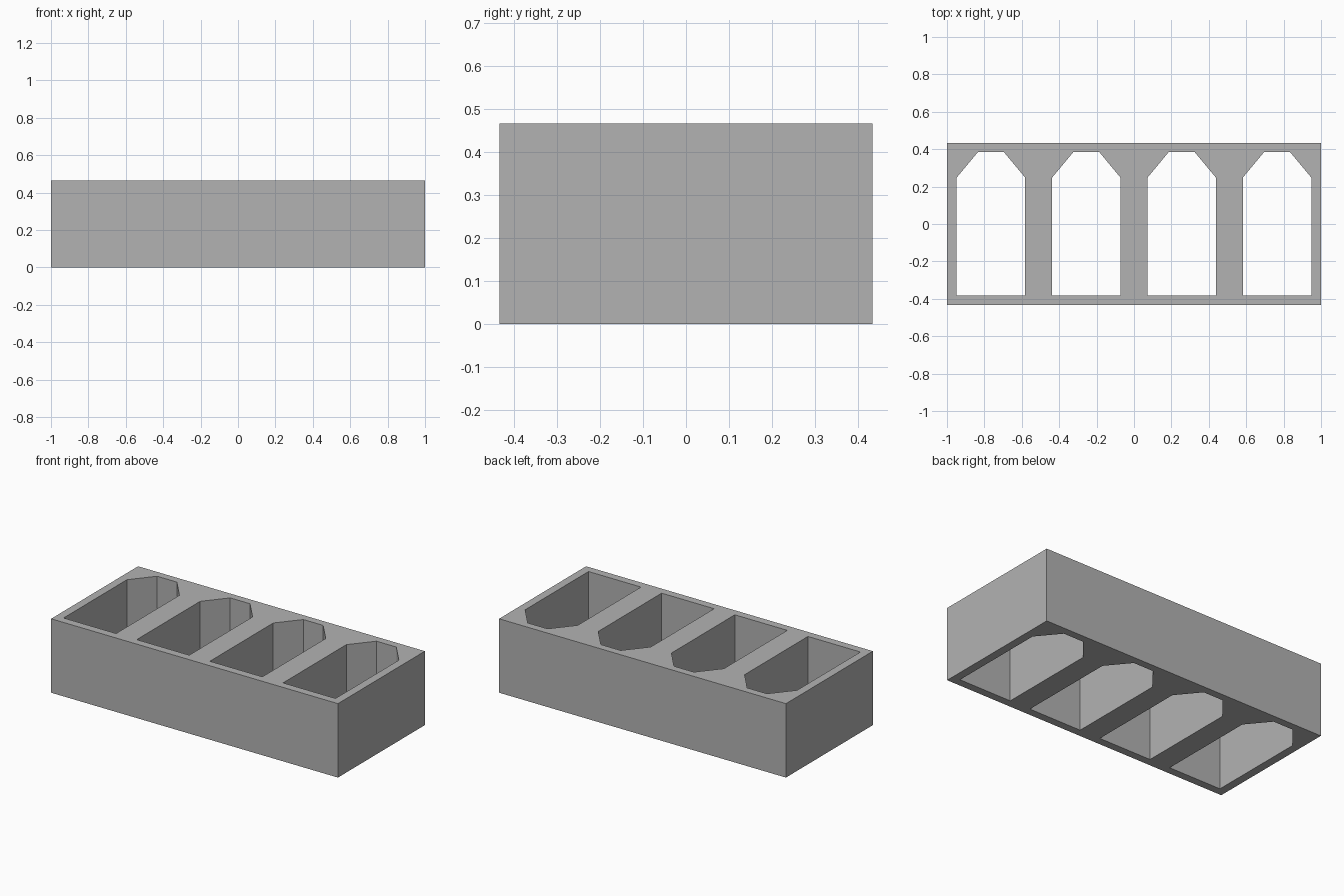
import bpy
import bmesh

cube = bpy.data.objects.get("Cube")
if cube:
    bpy.data.objects.remove(cube, do_unlink=True)

HALF_X, HALF_Y, HEIGHT = 1.0, 0.433, 0.466
BAY_PITCH = 0.51

# Plain grey material
grey = bpy.data.materials.new("plain grey")
grey.use_nodes = True
colour = (0.45, 0.45, 0.45, 1)
grey.diffuse_color = colour
grey.node_tree.nodes["Principled BSDF"].inputs["Base Color"].default_value = colour


def mirrored(half_outline):
    """Close a right-hand outline with its mirror image in x."""
    return half_outline + [(-x, y) for x, y in reversed(half_outline)]


def add_loop(bm, outline, offset=0):
    verts = [bm.verts.new((x + offset, y, 0)) for x, y in outline]
    return [bm.edges.new((a, b)) for a, b in zip(verts, verts[1:] + verts[:1])]


# Block outline with four bays, each clipped at its back corners
block = mirrored([(HALF_X, -HALF_Y), (HALF_X, HALF_Y)])
bay = mirrored([(0.183, -0.383), (0.183, 0.248), (0.069, 0.385)])

bm = bmesh.new()
edges = add_loop(bm, block)
for i in range(4):
    edges += add_loop(bm, bay, (i - 1.5) * BAY_PITCH)
bmesh.ops.triangle_fill(bm, edges=edges, use_beauty=True)

# Raise the plan to full height, leaving the bays open through
raised = bmesh.ops.extrude_face_region(bm, geom=bm.faces[:], use_keep_orig=True)
top = [g for g in raised["geom"] if isinstance(g, bmesh.types.BMVert)]
bmesh.ops.translate(bm, verts=top, vec=(0, 0, HEIGHT))
bmesh.ops.recalc_face_normals(bm, faces=bm.faces[:])

mesh = bpy.data.meshes.new("four_bay_block")
bm.to_mesh(mesh)
bm.free()
mesh.materials.append(grey)
bpy.context.collection.objects.link(bpy.data.objects.new("four_bay_block", mesh))
